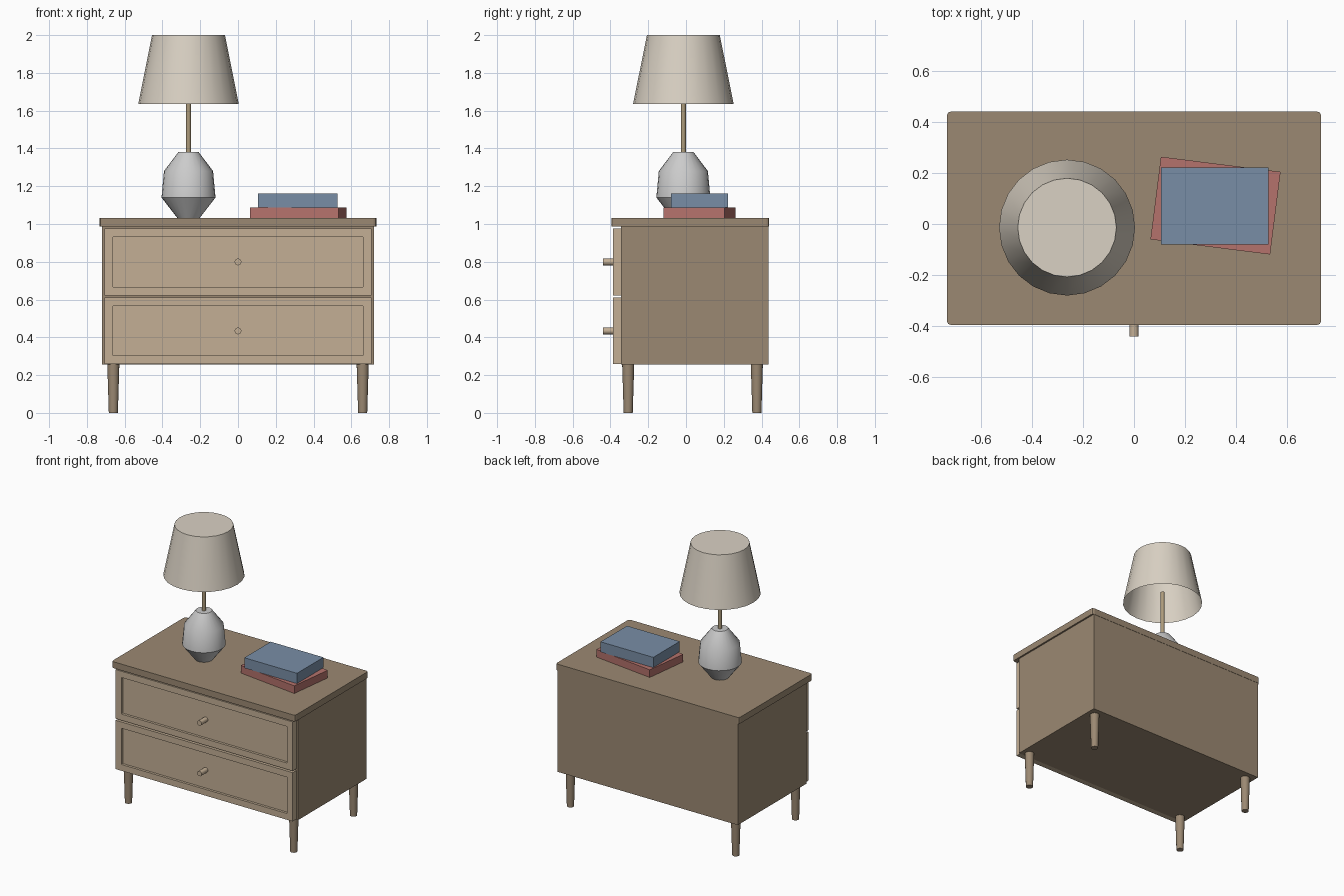
import bpy, bmesh, math
from mathutils import Matrix, Vector

if "Cube" in bpy.data.objects:
    bpy.data.objects.remove(bpy.data.objects["Cube"])


def material(name, rgb):
    m = bpy.data.materials.new(name)
    m.diffuse_color = (*rgb, 1)
    m.use_nodes = True
    m.node_tree.nodes["Principled BSDF"].inputs["Base Color"].default_value = m.diffuse_color
    return m


WOOD = material("wood", (0.33, 0.25, 0.17))
FRONT = material("light_wood", (0.55, 0.43, 0.30))
BRASS = material("brass", (0.42, 0.33, 0.20))
LINEN = material("linen", (0.70, 0.64, 0.55))
RED = material("red_cover", (0.46, 0.17, 0.15))
BLUE = material("blue_cover", (0.19, 0.27, 0.38))


def finish(name, bm, mat=None, smooth=False):
    bmesh.ops.recalc_face_normals(bm, faces=bm.faces)
    me = bpy.data.meshes.new(name)
    bm.to_mesh(me)
    bm.free()
    ob = bpy.data.objects.new(name, me)
    bpy.context.collection.objects.link(ob)
    if mat:
        me.materials.append(mat)
    if smooth:
        bpy.ops.object.select_all(action='DESELECT')
        ob.select_set(True)
        bpy.context.view_layer.objects.active = ob
        bpy.ops.object.shade_smooth_by_angle(angle=math.radians(40))
    return ob


def box_mesh(x, y, z):
    bm = bmesh.new()
    size = Vector((x[1] - x[0], y[1] - y[0], z[1] - z[0]))
    mid = Vector((x[0] + x[1], y[0] + y[1], z[0] + z[1])) / 2
    bmesh.ops.create_cube(bm, size=1, matrix=Matrix.Translation(mid) @ Matrix.Diagonal((*size, 1)))
    return bm


def lathe(name, profile, loc, sides, mat=None, caps=(True, True), rot=Matrix()):
    """Revolve (radius, height) points about the local z axis."""
    bm = bmesh.new()
    rings = [[bm.verts.new((r * math.cos(2 * math.pi * i / sides),
                            r * math.sin(2 * math.pi * i / sides), h))
              for i in range(sides)] for r, h in profile]
    for a, b in zip(rings, rings[1:]):
        for i in range(sides):
            j = (i + 1) % sides
            bm.faces.new((a[i], a[j], b[j], b[i]))
    if caps[0]:
        bm.faces.new(rings[0][::-1])
    if caps[1]:
        bm.faces.new(rings[-1])
    bm.transform(Matrix.Translation(loc) @ rot)
    return finish(name, bm, mat, True)


# Cabinet body
finish("cabinet_body", box_mesh((-0.72, 0.72), (-0.343, 0.438), (0.255, 0.987)), WOOD)

# Top board with clipped vertical corners
bm = box_mesh((-0.732, 0.732), (-0.395, 0.44), (0.987, 1.033))
upright = [e for e in bm.edges if abs(e.verts[0].co.z - e.verts[1].co.z) > 0.01]
bmesh.ops.bevel(bm, geom=upright, offset=0.015, segments=2, profile=0.5, affect='EDGES')
finish("top_board", bm, WOOD)

# Drawers with recessed panels, and round knobs
for label, z0, z1 in (("upper", 0.622, 0.976), ("lower", 0.258, 0.61)):
    bm = box_mesh((-0.707, 0.707), (-0.386, -0.343), (z0, z1))
    bm.normal_update()
    face = min(bm.faces, key=lambda f: f.calc_center_median().y)
    bmesh.ops.inset_region(bm, faces=[face], thickness=0.064)
    rim = bmesh.ops.extrude_face_region(bm, geom=[face])
    panel = [v for v in rim["geom"] if isinstance(v, bmesh.types.BMVert)]
    bmesh.ops.translate(bm, verts=panel, vec=(0, 0.018, 0))
    if face.is_valid:
        bmesh.ops.delete(bm, geom=[face], context='FACES_ONLY')
    finish(label + "_drawer", bm, FRONT)
    lathe(label + "_knob", [(0.018, 0), (0.018, 0.075)], (0, -0.365, (z0 + z1) / 2), 16,
          FRONT, rot=Matrix.Rotation(math.pi / 2, 4, 'X'))

# Tapered legs
for side, x in (("left", -0.66), ("right", 0.66)):
    for end, y in (("front", -0.306), ("back", 0.375)):
        lathe(f"{end}_{side}_leg", [(0.024, 0), (0.032, 0.26)], (x, y, 0), 16, WOOD)

# Table lamp
LX, LY = -0.262, -0.014
lathe("lamp_base", [(0.06, 1.033), (0.143, 1.14), (0.13, 1.28), (0.053, 1.382)],
      (LX, LY, 0), 24)
lathe("lamp_stem", [(0.0135, 1.37), (0.0135, 1.72)], (LX, LY, 0), 12, BRASS)
lathe("lamp_shade", [(0.266, 1.636), (0.193, 2.0)], (LX, LY, 0), 24, LINEN, caps=(False, True))

# Stacked books
bm = box_mesh((-0.236, 0.236), (-0.163, 0.163), (1.033, 1.088))
bm.transform(Matrix.Translation((0.319, 0.072, 0)) @ Matrix.Rotation(math.radians(-7.2), 4, 'Z'))
finish("lower_book", bm, RED)
finish("upper_book", box_mesh((0.106, 0.527), (-0.08, 0.222), (1.088, 1.162)), BLUE)
